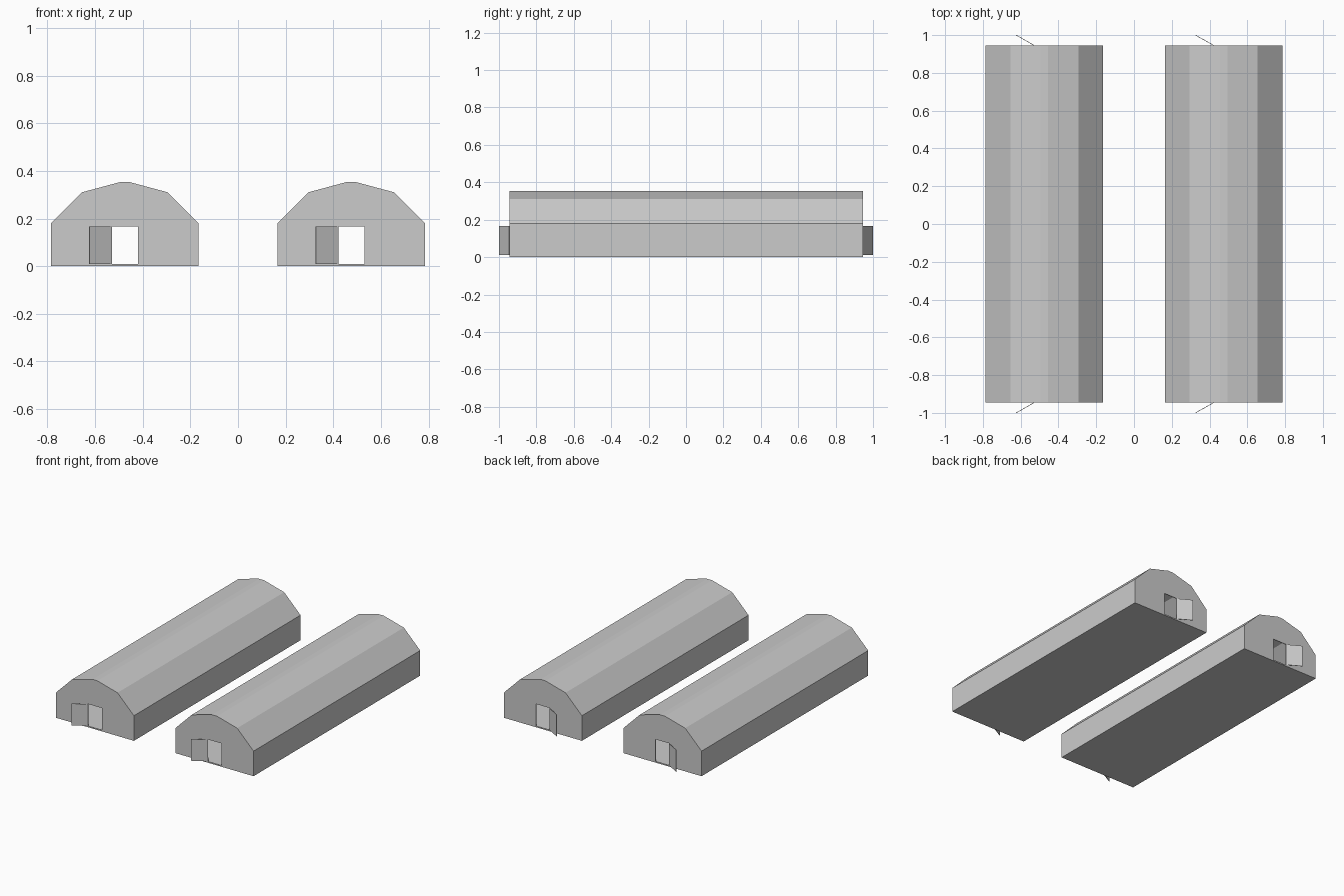
import bpy, bmesh, math
from mathutils import Matrix

if "Cube" in bpy.data.objects:
    bpy.data.objects.remove(bpy.data.objects["Cube"])

END = 0.945          # half length of a shed
WALL = 0.005         # skin thickness
PROFILE = [(-0.31, 0), (0.31, 0), (0.31, 0.18), (0.18, 0.31), (0.02, 0.353),
           (-0.02, 0.353), (-0.18, 0.31), (-0.31, 0.18)]


def make_object(name, bm):
    bmesh.ops.recalc_face_normals(bm, faces=bm.faces)
    mesh = bpy.data.meshes.new(name)
    bm.to_mesh(mesh)
    bm.free()
    obj = bpy.data.objects.new(name, mesh)
    bpy.context.collection.objects.link(obj)
    return obj


def box(name, lo, hi):
    bm = bmesh.new()
    bmesh.ops.create_cube(bm, size=1)
    for v in bm.verts:
        v.co = [l + (c + 0.5) * (h - l) for c, l, h in zip(v.co, lo, hi)]
    return make_object(name, bm)


def shed(side, cx):
    # hollow shell: extruded gambrel profile with a thin skin
    bm = bmesh.new()
    face = bm.faces.new([bm.verts.new((cx + x, -END, z)) for x, z in PROFILE])
    ext = bmesh.ops.extrude_face_region(bm, geom=[face], use_keep_orig=True)
    moved = [g for g in ext["geom"] if isinstance(g, bmesh.types.BMVert)]
    bmesh.ops.translate(bm, verts=moved, vec=(0, 2 * END, 0))
    shell = make_object(side + "_shed_shell", bm)
    solid = shell.modifiers.new("skin", "SOLIDIFY")
    solid.thickness = WALL
    solid.offset = -1
    solid.use_even_offset = True

    # doorway through both end walls
    left, right = cx - 0.053, cx + 0.055
    cutter = box(side + "_doorway_cutter", (left, -1.1, 0.009), (right, 1.1, 0.167))
    cutter.hide_render = True
    cutter.hide_viewport = True
    cut = shell.modifiers.new("doorways", "BOOLEAN")
    cut.object = cutter
    cut.operation = "DIFFERENCE"
    cut.solver = "EXACT"

    # open door leaf at each end, hinged on the left jamb
    for end, s in (("front", -1), ("back", 1)):
        leaf = box(f"{side}_{end}_door", (-0.109, -0.0015, 0.01), (0, 0.0015, 0.166))
        leaf.matrix_world = (Matrix.Translation((left - 0.001, s * (END + 0.001), 0))
                             @ Matrix.Rotation(-s * math.radians(29.5), 4, "Z"))


shed("left", -0.475)
shed("right", 0.475)
